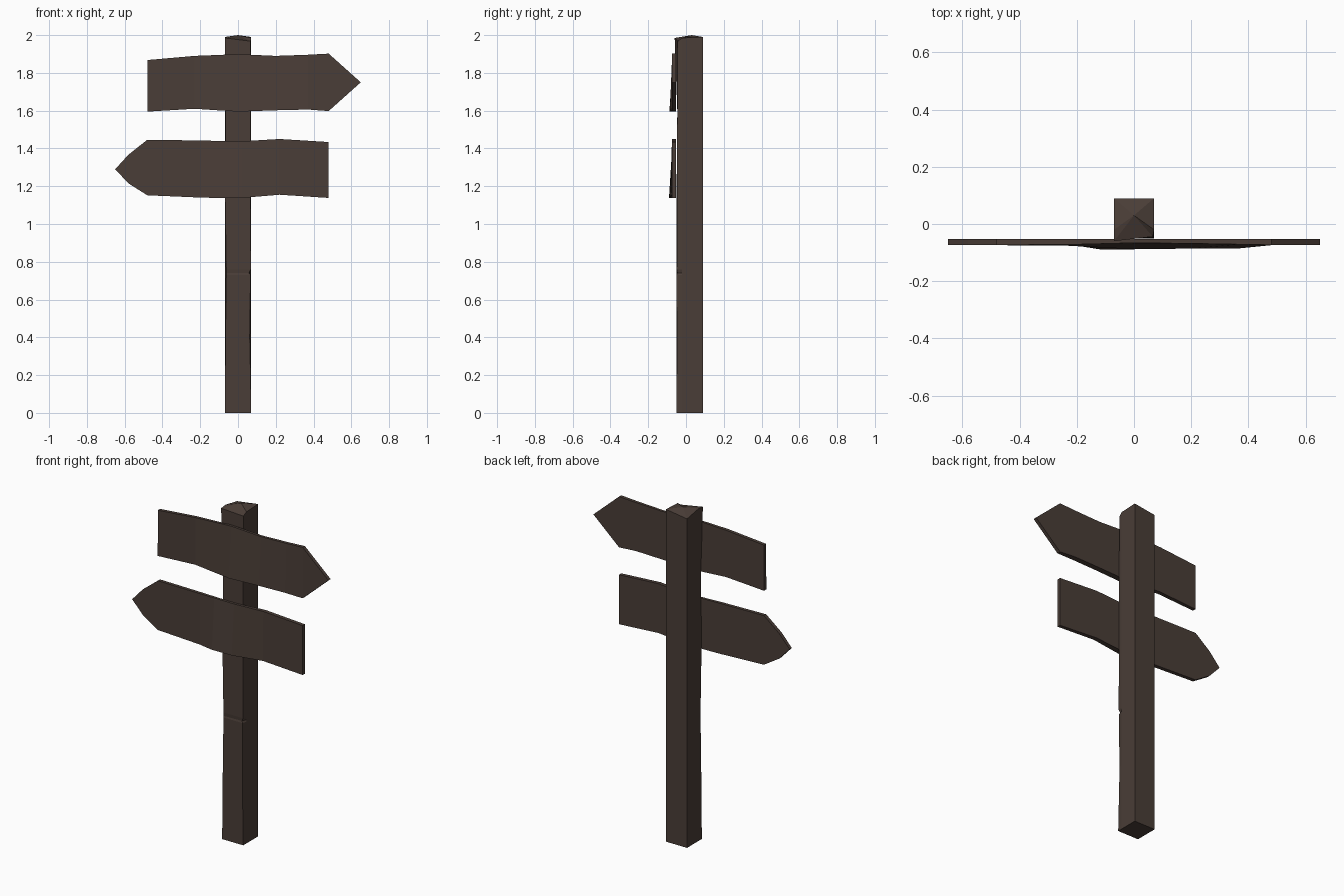
import bpy, bmesh

# one weathered dark wood colour
wood = bpy.data.materials.new("dark_wood")
wood.diffuse_color = (0.068, 0.047, 0.038, 1)


def finish(name, bm):
    bmesh.ops.recalc_face_normals(bm, faces=bm.faces)
    me = bpy.data.meshes.new(name)
    bm.to_mesh(me)
    bm.free()
    me.materials.append(wood)
    ob = bpy.data.objects.new(name, me)
    bpy.context.collection.objects.link(ob)
    return ob


def post():
    # rings: z, front-left (x, y), front-right (x, y); the back stays straight
    rings = [
        (0.00, -0.070, -0.050, 0.070, -0.050),
        (0.40, -0.066, -0.050, 0.062, -0.048),
        (0.73, -0.062, -0.049, 0.066, -0.050),
        (0.74, -0.062, -0.049, 0.058, -0.045),
        (0.76, -0.062, -0.049, 0.068, -0.049),
        (1.15, -0.068, -0.050, 0.066, -0.048),
        (1.60, -0.066, -0.046, 0.067, -0.046),
    ]
    bm = bmesh.new()
    loops = []
    for z, lx, ly, rx, ry in rings:
        pts = [(lx, ly), (rx, ry), (0.07, -0.02), (0.07, 0.09),
               (-0.07, 0.09), (-0.07, -0.02)]
        loops.append([bm.verts.new((x, y, z)) for x, y in pts])
    # uneven top rim
    top = [(-0.07, -0.060, 1.985), (0.066, -0.044, 1.968), (0.07, -0.02, 1.985),
           (0.07, 0.09, 1.99), (-0.07, 0.09, 1.97), (-0.07, -0.02, 1.99)]
    loops.append([bm.verts.new(p) for p in top])
    for a, b in zip(loops, loops[1:]):
        for i in range(6):
            j = (i + 1) % 6
            bm.faces.new((a[i], a[j], b[j], b[i]))
    bm.faces.new(loops[0])
    # slightly raised crown
    crown = bm.verts.new((0.0, 0.03, 2.0))
    for i in range(6):
        bm.faces.new((loops[-1][i], loops[-1][(i + 1) % 6], crown))
    finish("post", bm)


def board(name, columns, tip):
    # columns: x, bottom z, top z, bottom front y, top front y
    back = -0.052
    bm = bmesh.new()
    cols = []
    for x, zb, zt, yb, yt in columns:
        cols.append([bm.verts.new(p) for p in
                     ((x, yb, zb), (x, yt, zt), (x, back, zt), (x, back, zb))])
    for a, b in zip(cols, cols[1:]):
        for i in range(4):
            j = (i + 1) % 4
            bm.faces.new((a[i], a[j], b[j], b[i]))
    bm.faces.new(cols[0])
    # pointed end
    tf = bm.verts.new((tip[0], -0.073, tip[1]))
    tb = bm.verts.new((tip[0], back, tip[1]))
    e = cols[-1]
    bm.faces.new((e[0], e[1], tf))
    bm.faces.new((e[2], e[3], tb))
    bm.faces.new((e[1], e[2], tb, tf))
    bm.faces.new((e[3], e[0], tf, tb))
    finish(name, bm)


post()
board("upper_arrow_board", [
    (-0.48, 1.595, 1.868, -0.074, -0.073),
    (-0.23, 1.610, 1.890, -0.076, -0.072),
    (0.00, 1.595, 1.899, -0.088, -0.066),
    (0.20, 1.602, 1.890, -0.086, -0.068),
    (0.37, 1.606, 1.896, -0.085, -0.071),
    (0.48, 1.598, 1.902, -0.074, -0.073)], (0.65, 1.75))
board("lower_arrow_board", [
    (0.48, 1.138, 1.434, -0.073, -0.074),
    (0.22, 1.155, 1.450, -0.078, -0.075),
    (0.02, 1.138, 1.438, -0.088, -0.066),
    (-0.11, 1.138, 1.440, -0.090, -0.068),
    (-0.20, 1.140, 1.442, -0.076, -0.071),
    (-0.48, 1.152, 1.446, -0.074, -0.073),
    (-0.58, 1.215, 1.367, -0.073, -0.073)], (-0.65, 1.29))
